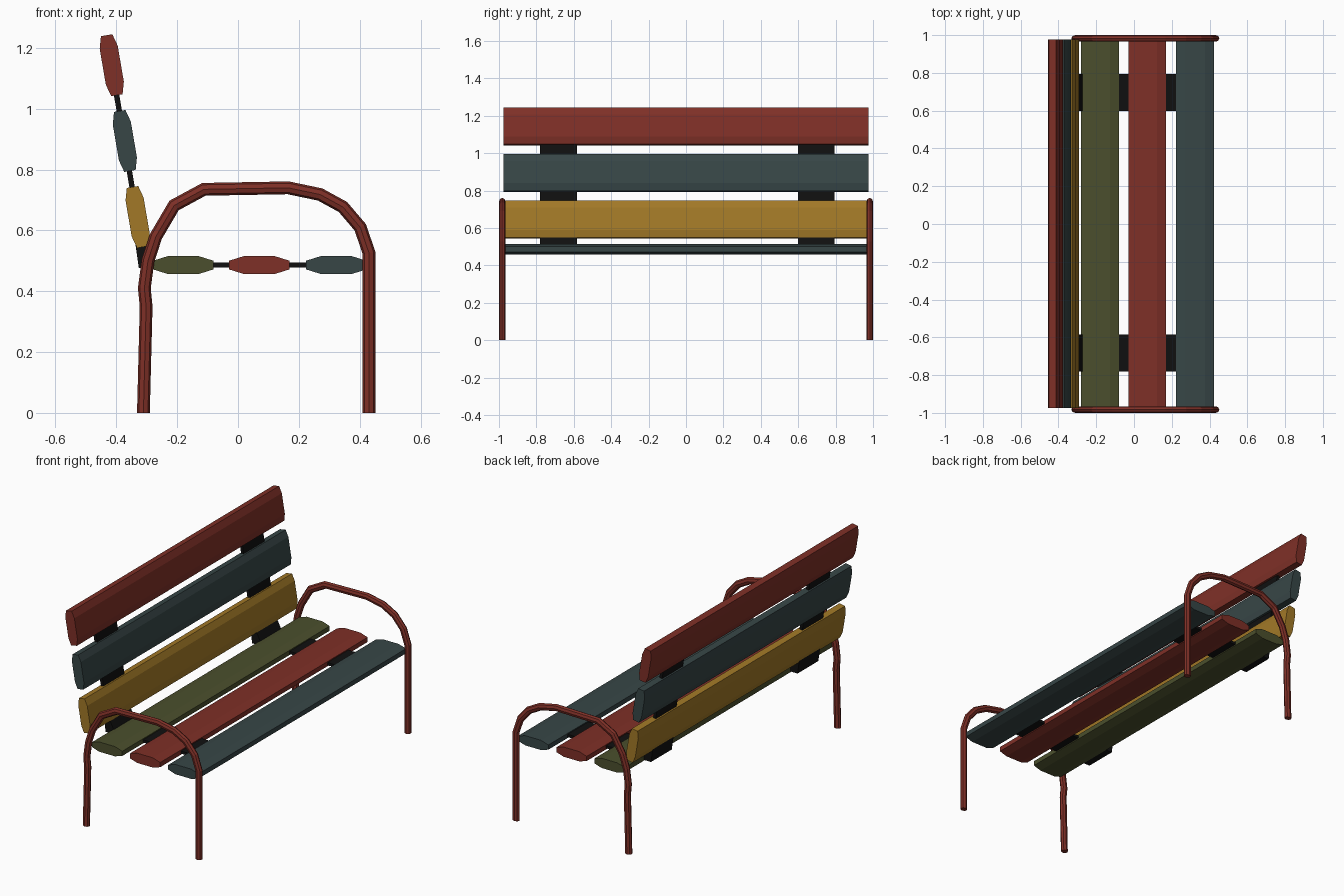
import bpy, bmesh, math
from mathutils import Vector

cube = bpy.data.objects.get("Cube")
if cube:
    bpy.data.objects.remove(cube, do_unlink=True)


def material(name, rgb):
    m = bpy.data.materials.new(name)
    m.use_nodes = True
    m.diffuse_color = (*rgb, 1)
    m.node_tree.nodes["Principled BSDF"].inputs["Base Color"].default_value = (*rgb, 1)
    return m


RED = material("brick red", (0.21, 0.029, 0.02))
SLATE = material("slate grey", (0.038, 0.061, 0.062))
OCHRE = material("ochre yellow", (0.36, 0.19, 0.02))
OLIVE = material("olive green", (0.07, 0.078, 0.026))
BLACK = material("black", (0.005, 0.005, 0.005))


def finish(bm, name, mat):
    bmesh.ops.recalc_face_normals(bm, faces=bm.faces)
    mesh = bpy.data.meshes.new(name)
    bm.to_mesh(mesh)
    bm.free()
    mesh.materials.append(mat)
    obj = bpy.data.objects.new(name, mesh)
    bpy.context.collection.objects.link(obj)
    return obj


def extrude_y(name, outline, y0, y1, mat):
    """Prism along y from an outline in the x-z plane."""
    bm = bmesh.new()
    face = bm.faces.new([bm.verts.new((x, y0, z)) for x, z in outline])
    ext = bmesh.ops.extrude_face_region(bm, geom=[face])["geom"]
    verts = [v for v in ext if isinstance(v, bmesh.types.BMVert)]
    bmesh.ops.translate(bm, verts=verts, vec=(0, y1 - y0, 0))
    return finish(bm, name, mat)


def plank_outline(cx, cz, angle, end, flat, thick):
    """Board section with chamfered long edges, turned about its centre."""
    half = [(0.1, end), (flat, thick), (-flat, thick), (-0.1, end)]
    pts = half + [(-u, -v) for u, v in half]
    c, s = math.cos(angle), math.sin(angle)
    return [(cx + u * c - v * s, cz + u * s + v * c) for u, v in pts]


# Seat planks, back to front
for name, x, mat in (("rear", -0.18, OLIVE), ("middle", 0.07, RED), ("front", 0.323, SLATE)):
    extrude_y(f"seat_plank_{name}", plank_outline(x, 0.486, 0, 0.014, 0.052, 0.029),
              -0.975, 0.977, mat)

# Backrest planks, leaning backwards
LEAN = math.radians(99.7)
for name, x, z, mat in (("lower", -0.33, 0.644, OCHRE), ("middle", -0.372, 0.894, SLATE),
                        ("upper", -0.415, 1.143, RED)):
    extrude_y(f"back_plank_{name}", plank_outline(x, z, LEAN, 0.019, 0.06, 0.03),
              -0.975, 0.977, mat)

# Black straps joining the planks
for side, y in (("left", 0.697), ("right", -0.682)):
    y0, y1 = y - 0.098, y + 0.098
    extrude_y(f"seat_strap_{side}",
              [(-0.29, 0.478), (0.3, 0.478), (0.3, 0.494), (-0.29, 0.494)], y0, y1, BLACK)
    extrude_y(f"back_strap_{side}",
              [(-0.33, 0.58), (-0.312, 0.58), (-0.401, 1.11), (-0.419, 1.11)], y0, y1, BLACK)
    extrude_y(f"strap_corner_{side}",
              [(-0.338, 0.56), (-0.326, 0.476), (-0.27, 0.476), (-0.27, 0.496), (-0.302, 0.56)],
              y0, y1, BLACK)

# Bent tube frames: legs and armrest in one sweep
PATH = [Vector(p) for p in (
    (0.431, 0), (0.431, 0.525), (0.402, 0.61), (0.345, 0.677), (0.27, 0.718), (0.165, 0.74),
    (-0.112, 0.735), (-0.21, 0.682), (-0.27, 0.58), (-0.296, 0.5), (-0.308, 0.41),
    (-0.302, 0.35), (-0.311, 0))]
SIDES = 8


def tube(name, y):
    bm = bmesh.new()
    rings = []
    for i, p in enumerate(PATH):
        d_in = (p - PATH[i - 1]).normalized() if i else Vector((0, 1))
        d_out = (PATH[i + 1] - p).normalized() if i < len(PATH) - 1 else Vector((0, -1))
        t = (d_in + d_out).normalized()
        n = Vector((t.y, -t.x)) / t.dot(d_out)
        ring = []
        for k in range(SIDES):
            a = math.tau * k / SIDES
            q = p + n * 0.021 * math.cos(a)
            ring.append(bm.verts.new((q.x, y + 0.0175 * math.sin(a), q.y)))
        rings.append(ring)
    for a, b in zip(rings, rings[1:]):
        for k in range(SIDES):
            j = (k + 1) % SIDES
            bm.faces.new((a[k], a[j], b[j], b[k]))
    bm.faces.new(rings[0])
    bm.faces.new(rings[-1])
    return finish(bm, name, RED)


tube("leg_frame_left", 0.9825)
tube("leg_frame_right", -0.9825)
